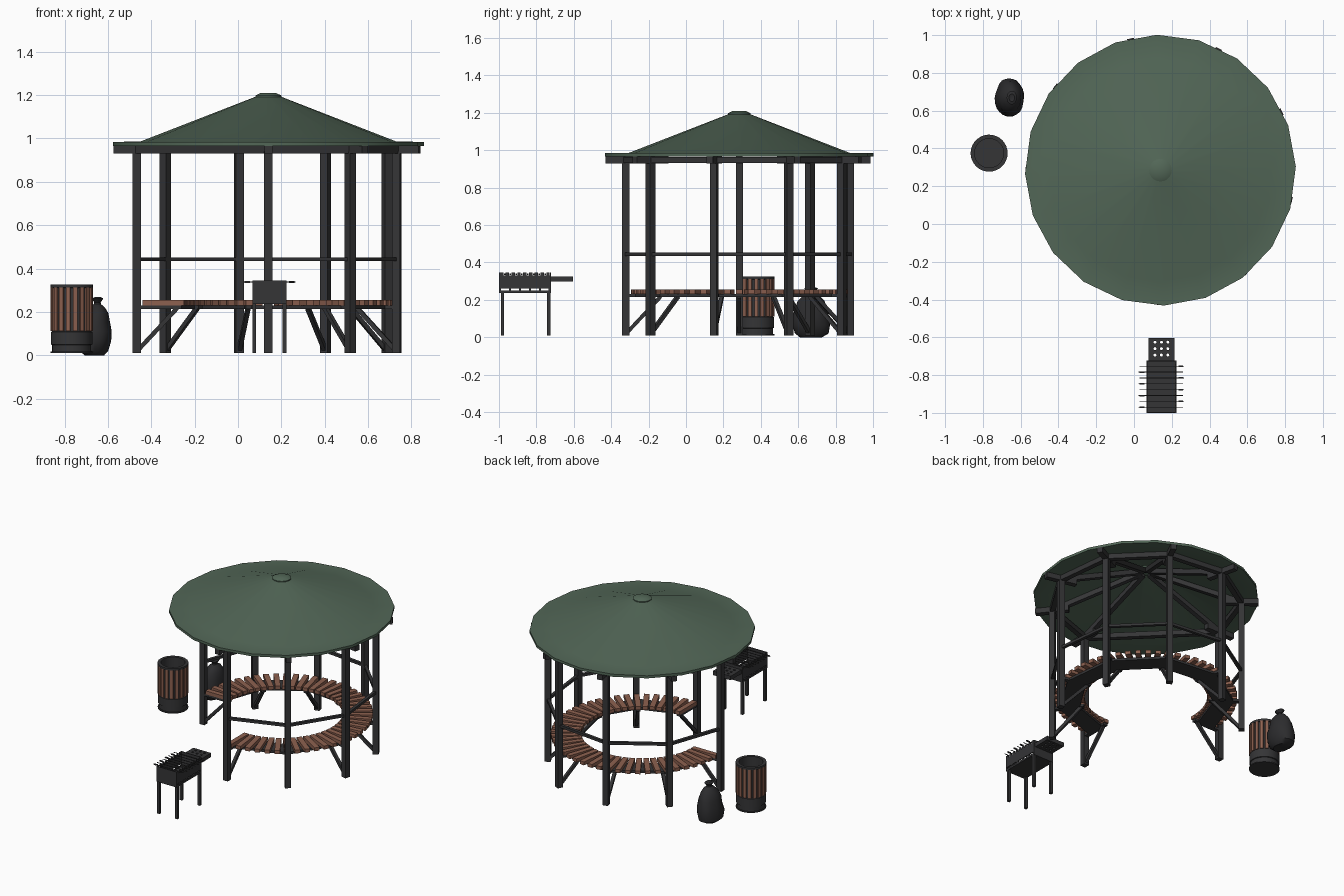
import bpy, bmesh, math
from mathutils import Vector, Matrix, noise

if "Cube" in bpy.data.objects:
    bpy.data.objects.remove(bpy.data.objects["Cube"])

def mat(name, c):
    m = bpy.data.materials.new(name)
    m.diffuse_color = (*c, 1)
    m.use_nodes = True
    m.node_tree.nodes["Principled BSDF"].inputs["Base Color"].default_value = m.diffuse_color
    return m

DARK = mat("dark_metal", (0.035, 0.035, 0.037))
BLACK = mat("black_plastic", (0.025, 0.025, 0.027))
GREEN = mat("green_roof", (0.085, 0.135, 0.095))
WOOD = mat("brown_wood", (0.27, 0.12, 0.08))

def finish(bm, name, m, smooth=False):
    bmesh.ops.recalc_face_normals(bm, faces=bm.faces)
    me = bpy.data.meshes.new(name)
    bm.to_mesh(me)
    bm.free()
    ob = bpy.data.objects.new(name, me)
    bpy.context.collection.objects.link(ob)
    me.materials.append(m)
    if smooth:
        bpy.ops.object.select_all(action='DESELECT')
        ob.select_set(True)
        bpy.context.view_layer.objects.active = ob
        bpy.ops.object.shade_smooth_by_angle(angle=math.radians(35))
    return ob

def box(bm, lo, hi):
    lo, hi = Vector(lo), Vector(hi)
    s = hi - lo
    bmesh.ops.create_cube(bm, size=1, matrix=Matrix.Translation((lo + hi) / 2) @ Matrix.Diagonal((*s, 1)))

def bar(bm, p, q, w, h):
    """Box running from p to q, w wide sideways and h high."""
    p, q = Vector(p), Vector(q)
    d = (q - p).normalized()
    side = Vector((0, 0, 1)).cross(d).normalized()
    up = d.cross(side)
    r = Matrix((d, side, up)).transposed().to_4x4()
    bmesh.ops.create_cube(bm, size=1, matrix=Matrix.Translation((p + q) / 2) @ r
                          @ Matrix.Diagonal(((q - p).length, w, h, 1)))

def lathe(profile, n, centre, start=0.0):
    """Revolve (radius, z) points around a vertical axis."""
    bm = bmesh.new()
    rot = Matrix.Rotation(start, 3, 'Z')
    vs = [bm.verts.new(rot @ Vector((r, 0, z))) for r, z in profile]
    es = [bm.edges.new(e) for e in zip(vs, vs[1:])]
    bmesh.ops.spin(bm, geom=vs + es, cent=(0, 0, 0), axis=(0, 0, 1), angle=2 * math.pi, steps=n)
    bmesh.ops.remove_doubles(bm, verts=bm.verts, dist=1e-4)
    bmesh.ops.translate(bm, verts=bm.verts, vec=(*centre, 0))
    return bm

# ---- Gazebo ----
CX, CY, R = 0.14, 0.285, 0.607
ANG = [math.radians(-90 + 270 / 7 * i) for i in range(8)]

def at(r, a, z):
    return (CX + r * math.cos(a), CY + r * math.sin(a), z)

def rect_post(bm, r, a, z0, z1, w):
    bmesh.ops.create_cube(bm, size=1, matrix=Matrix.Translation(at(r, a, (z0 + z1) / 2))
                          @ Matrix.Rotation(a, 4, 'Z') @ Matrix.Diagonal((w, w, z1 - z0, 1)))

posts, beams, rafters, braces, bearers = [bmesh.new() for _ in range(5)]
for a in ANG:
    rect_post(posts, R, a, 0.01, 0.94, 0.038)
    bar(beams, at(0.5, a, 0.948), at(0.715, a, 0.948), 0.036, 0.036)
    bar(rafters, at(0.6, a, 0.947), at(0.03, a, 1.155), 0.032, 0.032)
    bar(braces, at(0.6, a, 0.025), at(0.42, a, 0.218), 0.02, 0.02)
    bar(bearers, at(0.4, a, 0.222), at(0.6, a, 0.222), 0.03, 0.016)
finish(posts, "posts", DARK)
finish(beams, "beam_ends", DARK)
finish(rafters, "rafters", DARK)
finish(braces, "bench_braces", DARK)
finish(bearers, "bench_bearers", DARK)

# ring beams close the whole circle, rails leave the entrance open
ring, rails, slab = bmesh.new(), bmesh.new(), bmesh.new()
for i in range(8):
    a, b = ANG[i], ANG[(i + 1) % 8]
    bar(ring, at(R, a, 0.948), at(R, b, 0.948), 0.034, 0.034)
    if i < 7:
        bar(rails, at(R, a, 0.443), at(R, b, 0.443), 0.02, 0.018)
        # straight support panel under the planks
        v = [slab.verts.new(at(r, t, z)) for z in (0.214, 0.23)
             for r, t in ((0.43, a), (0.56, a), (0.56, b), (0.43, b))]
        for f in ((0, 1, 2, 3), (4, 5, 6, 7), (0, 1, 5, 4), (1, 2, 6, 5), (2, 3, 7, 6), (3, 0, 4, 7)):
            slab.faces.new([v[k] for k in f])
finish(ring, "ring_beams", DARK)
finish(rails, "hand_rails", DARK)
finish(slab, "bench_support", DARK)

# bench planks
planks = bmesh.new()
N = 43
for i in range(N):
    a = math.radians(-90 + 270 * i / (N - 1))
    bar(planks, at(0.39, a, 0.242), at(0.58, a, 0.242), 0.035, 0.024)
finish(planks, "bench_planks", WOOD)

# roof shell and cap
roof = lathe([(0, 1.192), (0.06, 1.192), (0.59, 0.986), (0.717, 0.984), (0.717, 0.966),
              (0.59, 0.968), (0.05, 1.178), (0, 1.178)], 20, (CX, CY), math.radians(91.5))
finish(roof, "roof", GREEN, True)
cap = lathe([(0, 1.165), (0.06, 1.165), (0.06, 1.198), (0.035, 1.21), (0, 1.21)], 20, (CX, CY))
finish(cap, "roof_cap", GREEN, True)

# ---- Litter bin ----
BX, BY = -0.767, 0.375
body = lathe([(0, 0.01), (0.097, 0.01), (0.097, 0.018), (0.09, 0.018), (0.09, 0.048), (0.096, 0.05),
              (0.096, 0.108), (0.09, 0.11), (0.09, 0.31), (0.098, 0.312), (0.098, 0.326),
              (0.077, 0.326), (0.077, 0.06), (0, 0.06)], 32, (BX, BY))
finish(body, "bin_body", DARK, True)
slats = bmesh.new()
for i in range(18):
    a = 2 * math.pi * i / 18
    bmesh.ops.create_cube(slats, size=1, matrix=Matrix.Translation((BX, BY, 0.212)) @ Matrix.Rotation(a, 4, 'Z')
                          @ Matrix.Translation((0.092, 0, 0)) @ Matrix.Diagonal((0.011, 0.02, 0.2, 1)))
finish(slats, "bin_slats", WOOD)

# ---- Rubbish bag: lumpy body, pinched neck, flared tie ----
bag = lathe([(0, 0.003), (0.06, 0.0), (0.09, 0.02), (0.102, 0.065), (0.097, 0.11), (0.085, 0.155),
             (0.07, 0.195), (0.045, 0.222), (0.022, 0.236), (0.02, 0.244), (0.036, 0.262),
             (0.02, 0.268), (0, 0.262)], 24, (0, 0))
for v in bag.verts:
    k = 1 + 0.12 * noise.noise(v.co * 14)
    v.co.x *= 0.75 * k
    v.co.y *= 1.0 * k
    v.co.x += -0.663 + 0.06 * v.co.z
    v.co.y += 0.668
finish(bag, "rubbish_bag", BLACK, True)

# ---- Grill ----
X0, X1, Y0, Y1 = 0.066, 0.224, -1.0, -0.722
T = 0.006
g = bmesh.new()
box(g, (X0, Y0, 0.237), (X1, Y1, 0.243))
for x in (X0, X1 - T):
    # side wall with air slits along the bottom
    box(g, (x, Y0, 0.26), (x + T, Y1, 0.33))
    for i in range(6):
        y = Y0 + (Y1 - Y0 - 0.012) * i / 5
        box(g, (x, y, 0.24), (x + T, y + 0.012, 0.262))
    # notched top edge
    for i in range(9):
        y = -0.986 + 0.031 * i
        box(g, (x, y - 0.009, 0.328), (x + T, y + 0.009, 0.345))
    box(g, (x, Y0, 0.237), (x + T, Y1, 0.25))
for y in (Y0, Y1 - T):
    box(g, (X0, y, 0.237), (X1, y + T, 0.345))
finish(g, "grill_box", DARK)

legs = bmesh.new()
for x in (X0, X1 - 0.018):
    for y in (Y0 + 0.01, Y1 - 0.02):
        box(legs, (x, y, 0.01), (x + 0.018, y + 0.018, 0.245))
finish(legs, "grill_legs", DARK)

skewers = bmesh.new()
for i in range(8):
    y = -0.97 + 0.031 * i
    s = 1 if i % 2 else -1
    bar(skewers, (0.145 - 0.115 * s, y, 0.338), (0.145 + 0.12 * s, y, 0.338), 0.004, 0.003)
    # twisted handle end
    bar(skewers, (0.145 + 0.09 * s, y, 0.338), (0.145 + 0.115 * s, y, 0.338), 0.008, 0.008)
finish(skewers, "skewers", DARK)

# side shelf with nine holes
sh = bmesh.new()
box(sh, (0.076, Y1 - 0.004, 0.297), (0.214, -0.603, 0.325))
shelf = finish(sh, "grill_shelf", DARK)
c = bmesh.new()
for i in (-1, 0, 1):
    for j in (-1, 0, 1):
        bmesh.ops.create_cone(c, cap_ends=True, segments=12, radius1=0.008, radius2=0.008, depth=0.1,
                              matrix=Matrix.Translation((0.145 + 0.034 * i, -0.66 + 0.034 * j, 0.31)))
cutter = finish(c, "hole_cutter", DARK)
cutter.hide_render = True
mod = shelf.modifiers.new("holes", 'BOOLEAN')
mod.object = cutter
mod.operation = 'DIFFERENCE'
bpy.context.view_layer.objects.active = shelf
bpy.ops.object.modifier_apply(modifier=mod.name)
bpy.data.objects.remove(cutter)
